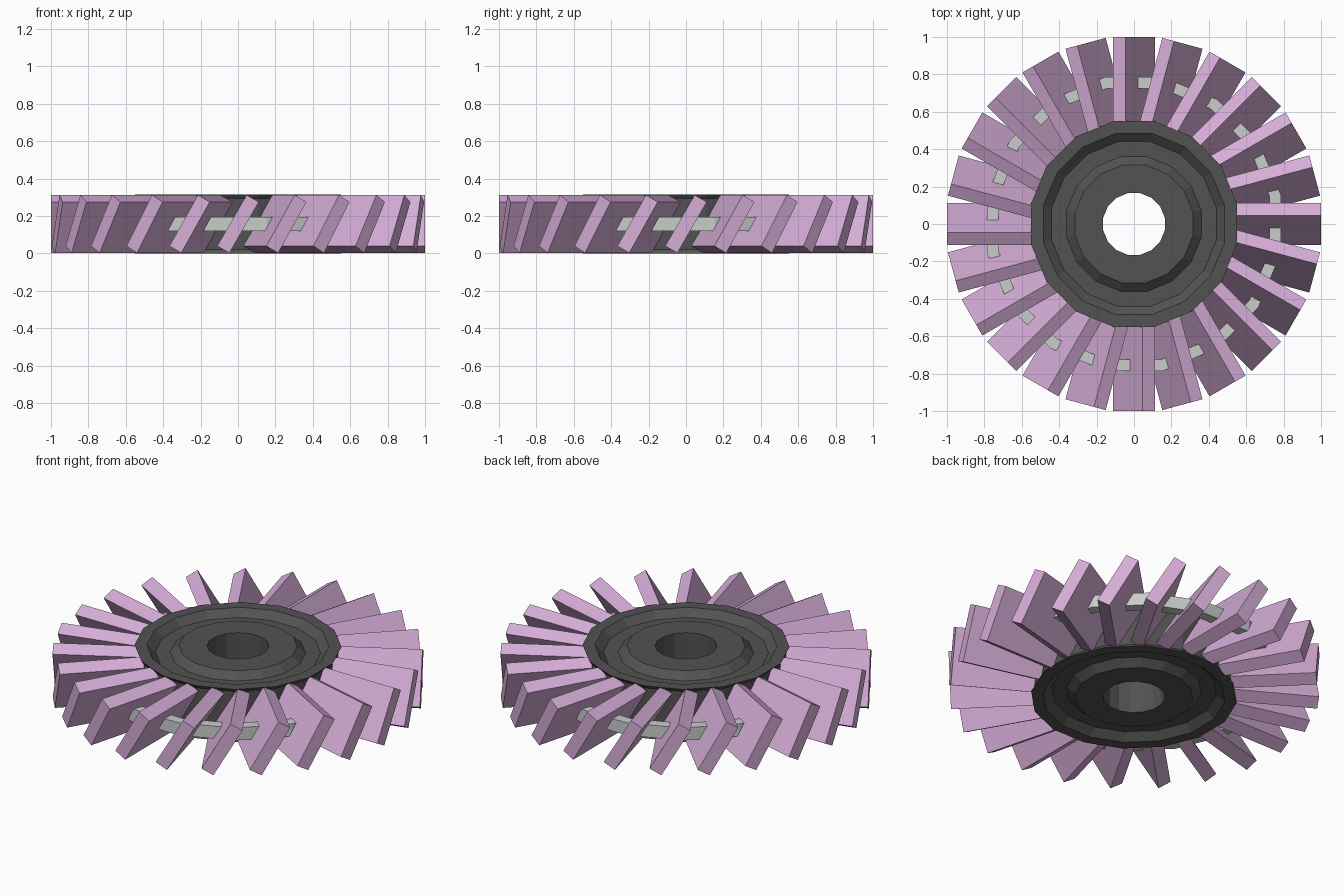
import bpy
import bmesh
from math import cos, sin, pi, radians
from mathutils import Matrix

cube = bpy.data.objects.get("Cube")
if cube:
    bpy.data.objects.remove(cube, do_unlink=True)

HEIGHT = 0.314
SIDES = 16
BLADES = 24


def make_material(name, color):
    mat = bpy.data.materials.new(name)
    mat.use_nodes = True
    mat.diffuse_color = (*color, 1)
    mat.node_tree.nodes["Principled BSDF"].inputs["Base Color"].default_value = (*color, 1)
    return mat


def finish(name, bm, mat):
    bmesh.ops.recalc_face_normals(bm, faces=bm.faces)
    mesh = bpy.data.meshes.new(name)
    bm.to_mesh(mesh)
    bm.free()
    mesh.materials.append(mat)
    obj = bpy.data.objects.new(name, mesh)
    bpy.context.collection.objects.link(obj)
    return obj


def revolve(name, profile, mat):
    """Sweep a closed (apothem, z) loop round z, with flats facing the axes."""
    bm = bmesh.new()
    rings = []
    for i in range(SIDES):
        a = (i + 0.5) * 2 * pi / SIDES
        k = 1 / cos(pi / SIDES)
        rings.append([bm.verts.new((r * k * cos(a), r * k * sin(a), z)) for r, z in profile])
    n = len(profile)
    for i in range(SIDES):
        p, q = rings[i], rings[(i + 1) % SIDES]
        for j in range(n):
            bm.faces.new((p[j], q[j], q[(j + 1) % n], p[(j + 1) % n]))
    return finish(name, bm, mat)


pink = make_material("dusty pink", (0.67, 0.42, 0.68))
charcoal = make_material("charcoal", (0.085, 0.085, 0.085))
silver = make_material("pale grey", (0.58, 0.61, 0.59))

# Hub: bored disc with a channel sunk into both faces
upper = [(0.165, HEIGHT), (0.315, HEIGHT), (0.36, HEIGHT - 0.04), (0.44, HEIGHT - 0.04),
         (0.485, HEIGHT), (0.55, HEIGHT), (0.535, HEIGHT - 0.02)]
lower = [(r, HEIGHT - z) for r, z in reversed(upper)]
revolve("hub", upper + lower, charcoal)

# Tie ring threaded through the blades
revolve("tie_ring", [(0.725, 0.12), (0.785, 0.12), (0.785, 0.195), (0.725, 0.195)], silver)

# Blades: flat slabs pitched about their own length
INNER, OUTER = 0.5, 1.0
bm = bmesh.new()
for i in range(BLADES):
    place = (Matrix.Rotation(2 * pi * i / BLADES, 4, 'Z')
             @ Matrix.Translation((0, -(INNER + OUTER) / 2, HEIGHT / 2))
             @ Matrix.Rotation(radians(30), 4, 'Y')
             @ Matrix.Diagonal((0.075, OUTER - INNER, 0.315, 1)))
    bmesh.ops.create_cube(bm, size=1, matrix=place)
finish("blades", bm, pink)
